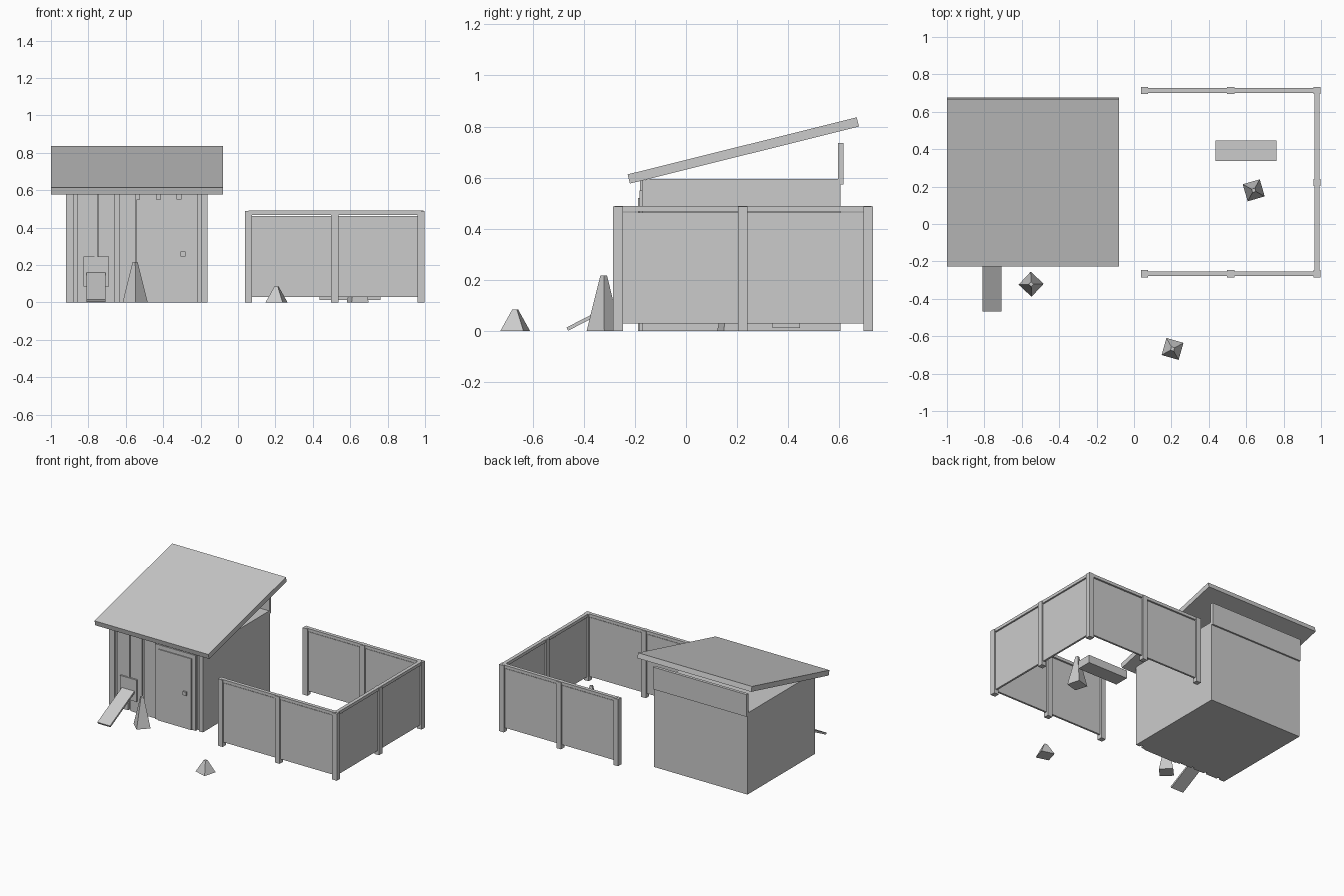
import bpy
from math import radians, atan2, hypot
from mathutils import Matrix

if "Cube" in bpy.data.objects:
    bpy.data.objects.remove(bpy.data.objects["Cube"], do_unlink=True)

# One plain grey for everything
grey = bpy.data.materials.new("light_grey")
grey.use_nodes = True
colour = (0.6, 0.6, 0.6, 1)
grey.diffuse_color = colour
grey.node_tree.nodes["Principled BSDF"].inputs["Base Color"].default_value = colour


def box(name, x, y, z, tilt=0.0):
    """Box from (min, max) ranges, optionally tilted about x through its centre."""
    centre = [(a + b) / 2 for a, b in (x, y, z)]
    bpy.ops.mesh.primitive_cube_add(size=1, location=centre, rotation=(tilt, 0, 0))
    ob = bpy.context.object
    ob.name = name
    ob.data.transform(Matrix.Diagonal((x[1] - x[0], y[1] - y[0], z[1] - z[0], 1)))
    ob.data.materials.append(grey)
    return ob


def sloped_board(name, x, low, high, thick):
    """Board whose centre line runs from low to high, both (y, z)."""
    dy, dz = high[0] - low[0], high[1] - low[1]
    half = hypot(dy, dz) / 2
    cy, cz = (low[0] + high[0]) / 2, (low[1] + high[1]) / 2
    return box(name, x, (cy - half, cy + half), (cz - thick / 2, cz + thick / 2), atan2(dz, dy))


def pyramid(name, x, y, height, turn):
    """Four-sided pyramid with a small flat tip."""
    bpy.ops.mesh.primitive_cone_add(vertices=4, radius1=0.067, radius2=0.013, depth=height,
                                    location=(x, y, height / 2), rotation=(0, 0, radians(turn)))
    ob = bpy.context.object
    ob.name = name
    ob.data.materials.append(grey)


# Shed body, upper back board and sloping roof
left, right, front, back = -0.92, -0.163, -0.157, 0.604
box("shed_body", (left, right), (front, back), (0, 0.595))
box("upper_back_board", (left, right), (0.594, 0.616), (0.573, 0.735))
sloped_board("roof", (-1, -0.08), (-0.224, 0.595), (0.672, 0.818), 0.037)

# Vertical planks on the front wall, trimmed at the corners
pitch, width = 0.1105, 0.09
for i in range(8):
    a = -0.968 + i * pitch
    box("front_plank", (max(a, left), min(a + width, right)), (-0.173, front), (0, 0.592))

# Door with frame and handle
box("door_frame", (-0.543, -0.218), (-0.181, front), (0, 0.55))
box("door", (-0.514, -0.247), (-0.188, front), (0, 0.52))
box("door_handle", (-0.307, -0.28), (-0.2, -0.185), (0.245, 0.272))

# Small hatch with its slide rail and ramp
box("hatch", (-0.825, -0.69), (-0.185, front), (0.086, 0.245))
box("hatch_rail", (-0.768, -0.75), (-0.18, front), (0.245, 0.592))
sloped_board("ramp", (-0.81, -0.708), (-0.464, 0.008), (-0.17, 0.16), 0.014)

# Fence: three sides, each with two panels
POST, TOP = 0.019, 0.49
xs, ys = (0.056, 0.517, 0.979), (-0.266, 0.222, 0.713)


def fence_post(x, y):
    box("fence_post", (x - POST, x + POST), (y - POST, y + POST), (0, TOP - 0.002))


def fence_span(a, b):
    """Panel and top rail between two post centres along x or y."""
    along_x = a[1] == b[1]
    for name, half, z in (("fence_panel", 0.007, (0.03, 0.463)), ("fence_rail", 0.013, (0.468, TOP))):
        if along_x:
            box(name, (a[0], b[0]), (a[1] - half, a[1] + half), z)
        else:
            box(name, (a[0] - half, a[0] + half), (a[1], b[1]), z)


for y in (ys[0], ys[2]):
    for x in xs:
        fence_post(x, y)
    for a, b in zip(xs, xs[1:]):
        fence_span((a, y), (b, y))
fence_post(xs[2], ys[1])
for a, b in zip(ys, ys[1:]):
    fence_span((xs[2], a), (xs[2], b))

# Yard items
box("trough", (0.436, 0.762), (0.338, 0.446), (0.012, 0.07))
pyramid("tall_pyramid_by_door", -0.55, -0.322, 0.217, 2)
pyramid("tall_pyramid_in_pen", 0.64, 0.18, 0.217, 61)
pyramid("small_pyramid", 0.206, -0.668, 0.085, 29)
